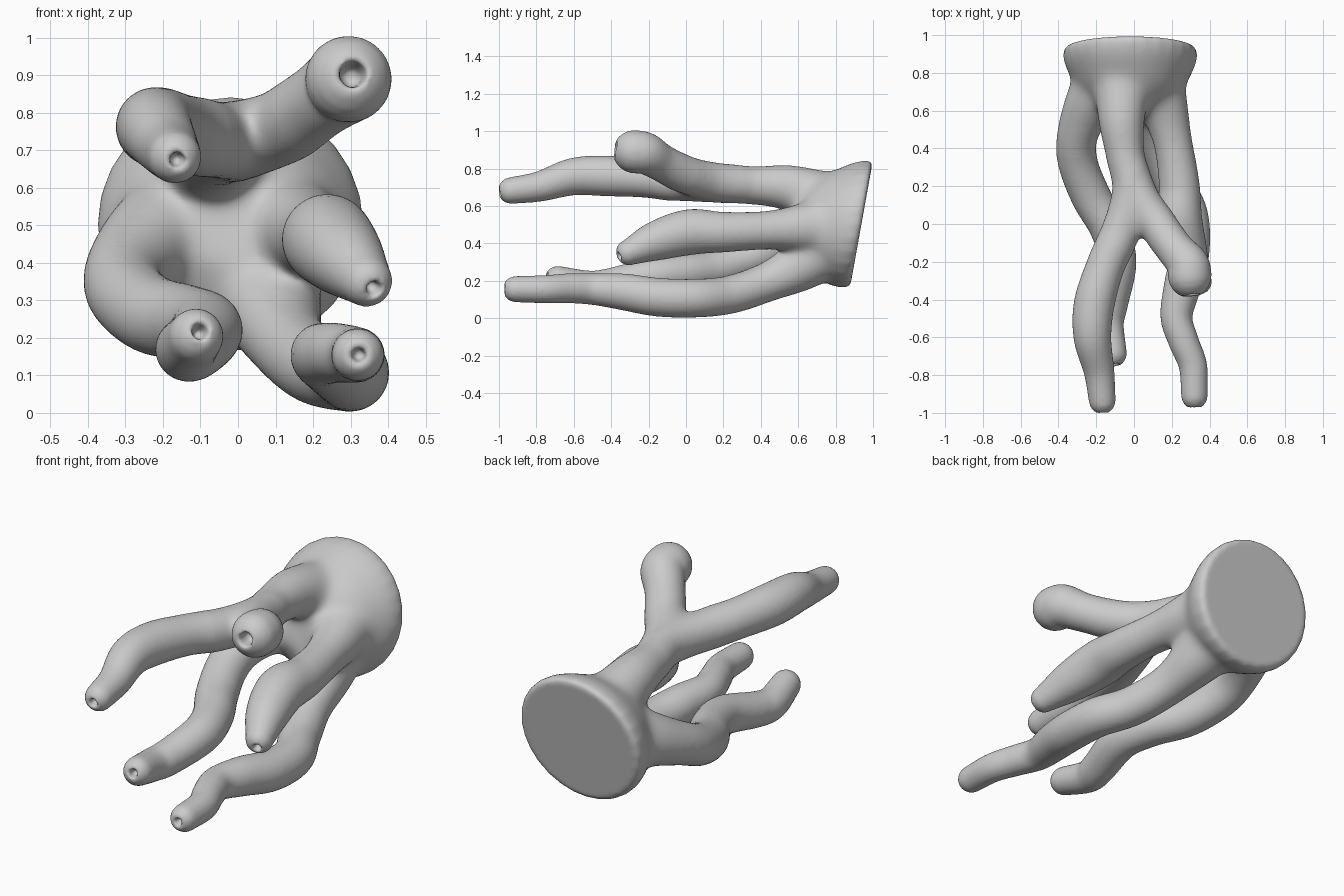
import bpy, bmesh, math
from mathutils import Vector

SIDES = 28
bm = bmesh.new()


def ring(center, u, v, ru, rv):
    return [bm.verts.new(center + u * ru * math.cos(a) + v * rv * math.sin(a))
            for a in (2 * math.pi * i / SIDES for i in range(SIDES))]


def skin(rings):
    for a, b in zip(rings, rings[1:]):
        for i in range(SIDES):
            j = (i + 1) % SIDES
            bm.faces.new((a[i], a[j], b[j], b[i]))
    bm.faces.new(rings[0][::-1])
    bm.faces.new(rings[-1])


def spline(points, steps=8):
    """Catmull-Rom through points of any dimension."""
    p = [Vector(q) for q in points]
    p = [2 * p[0] - p[1]] + p + [2 * p[-1] - p[-2]]
    out = []
    for a, b, c, d in zip(p, p[1:], p[2:], p[3:]):
        for s in range(steps):
            t = s / steps
            out.append(0.5 * (2 * b + (c - a) * t + (2 * a - 5 * b + 4 * c - d) * t * t
                              + (3 * b - a - 3 * c + d) * t ** 3))
    return out + [p[-2]]


def arm(points, pit=0.33):
    """Wavy tube whose rounded tip ends in a small pore."""
    path = spline(points)
    rings = []
    for i, q in enumerate(path):
        t = (path[min(i + 1, len(path) - 1)] - path[max(i - 1, 0)]).to_3d().normalized()
        u = t.cross(Vector((0, 0, 1))).normalized()
        rings.append(ring(q.to_3d(), u, u.cross(t), q.w, q.w))
    c, r = path[-1].to_3d(), path[-1].w
    v = u.cross(t)
    dome = [(math.cos(math.radians(a)), math.sin(math.radians(a))) for a in (18, 36, 52, 64)]
    for k, h in dome + [(pit, 0.94), (pit * 0.85, 0.6), (pit * 0.7, 0.3), (pit * 0.3, 0.2)]:
        rings.append(ring(c + t * r * h, u, v, r * k, r * k))
    skin(rings)


# holdfast with a tilted flat back: (y, half width, half height)
base = spline([(0.938, 0.327, 0.315), (0.925, 0.347, 0.334), (0.89, 0.354, 0.338),
               (0.84, 0.345, 0.33), (0.77, 0.313, 0.302), (0.70, 0.275, 0.268),
               (0.63, 0.215, 0.21), (0.56, 0.11, 0.11)], 4)
skin([ring(Vector((-0.02, y, 0.503)), Vector((1, 0, 0)), Vector((0, 0.18, 1)), rx, rz)
      for y, rx, rz in base])

# upper stem and its long left branch
arm([(-0.06, 0.80, 0.60, 0.18), (-0.065, 0.67, 0.66, 0.143), (-0.065, 0.53, 0.70, 0.123),
     (-0.045, 0.36, 0.71, 0.102), (-0.01, 0.18, 0.722, 0.106), (-0.07, -0.04, 0.729, 0.106),
     (-0.15, -0.22, 0.747, 0.102), (-0.21, -0.42, 0.76, 0.108), (-0.22, -0.6, 0.757, 0.10),
     (-0.185, -0.78, 0.705, 0.081), (-0.168, -0.935, 0.682, 0.071)])
# upper right branch
arm([(-0.03, 0.32, 0.71, 0.095), (0.025, 0.14, 0.73, 0.106), (0.12, 0.0, 0.765, 0.104),
     (0.215, -0.13, 0.83, 0.10), (0.285, -0.215, 0.88, 0.112), (0.295, -0.275, 0.89, 0.116)])
# middle right arm
arm([(0.08, 0.79, 0.5, 0.19), (0.15, 0.64, 0.485, 0.138), (0.207, 0.43, 0.47, 0.104),
     (0.24, 0.2, 0.46, 0.108), (0.24, 0.02, 0.46, 0.122), (0.285, -0.16, 0.413, 0.106),
     (0.342, -0.305, 0.352, 0.070)])
# lower right arm
arm([(0.04, 0.755, 0.40, 0.18), (0.085, 0.62, 0.285, 0.142), (0.13, 0.43, 0.19, 0.107),
     (0.205, 0.23, 0.125, 0.102), (0.288, 0.05, 0.107, 0.103), (0.296, -0.15, 0.112, 0.103),
     (0.256, -0.33, 0.14, 0.098), (0.225, -0.49, 0.155, 0.085), (0.262, -0.62, 0.16, 0.08),
     (0.312, -0.75, 0.155, 0.075), (0.32, -0.91, 0.155, 0.070)])
# left arm
arm([(-0.12, 0.78, 0.50, 0.18), (-0.22, 0.66, 0.46, 0.143), (-0.298, 0.48, 0.385, 0.112),
     (-0.298, 0.33, 0.32, 0.105), (-0.23, 0.15, 0.262, 0.105), (-0.135, -0.02, 0.24, 0.101),
     (-0.085, -0.2, 0.22, 0.098), (-0.12, -0.42, 0.175, 0.089), (-0.137, -0.53, 0.172, 0.083),
     (-0.112, -0.685, 0.205, 0.074)])

bmesh.ops.recalc_face_normals(bm, faces=bm.faces[:])
mesh = bpy.data.meshes.new("branching_body")
bm.to_mesh(mesh)
bm.free()
body = bpy.data.objects.new("branching_body", mesh)
bpy.context.collection.objects.link(body)

# fuse the parts into one organic skin
fuse = body.modifiers.new("fuse", 'REMESH')
fuse.mode = 'VOXEL'
fuse.voxel_size = 0.0105
soften = body.modifiers.new("soften", 'SMOOTH')
soften.factor = 0.5
soften.iterations = 4
fused = bpy.data.meshes.new_from_object(body.evaluated_get(bpy.context.evaluated_depsgraph_get()))
body.modifiers.clear()

# melt the webs between the arms and the fork, keeping the crisp rear rim
bm = bmesh.new()
bm.from_mesh(fused)
fork = Vector((0.0, 0.03, 0.73))
for k in range(8):
    start, rear, reach = 0.36 + 0.02 * k, 0.885 - 0.015 * k, 0.20 - 0.01 * k
    web = [v for v in bm.verts if (v.co.y > start and v.co.y - (v.co.z - 0.5) * 0.18 < rear)
           or (v.co - fork).length < reach]
    for _ in range(6):
        bmesh.ops.smooth_vert(bm, verts=web, factor=0.5,
                              use_axis_x=True, use_axis_y=True, use_axis_z=True)
for f in bm.faces:
    f.smooth = True
bm.to_mesh(fused)
bm.free()
body.data = fused
